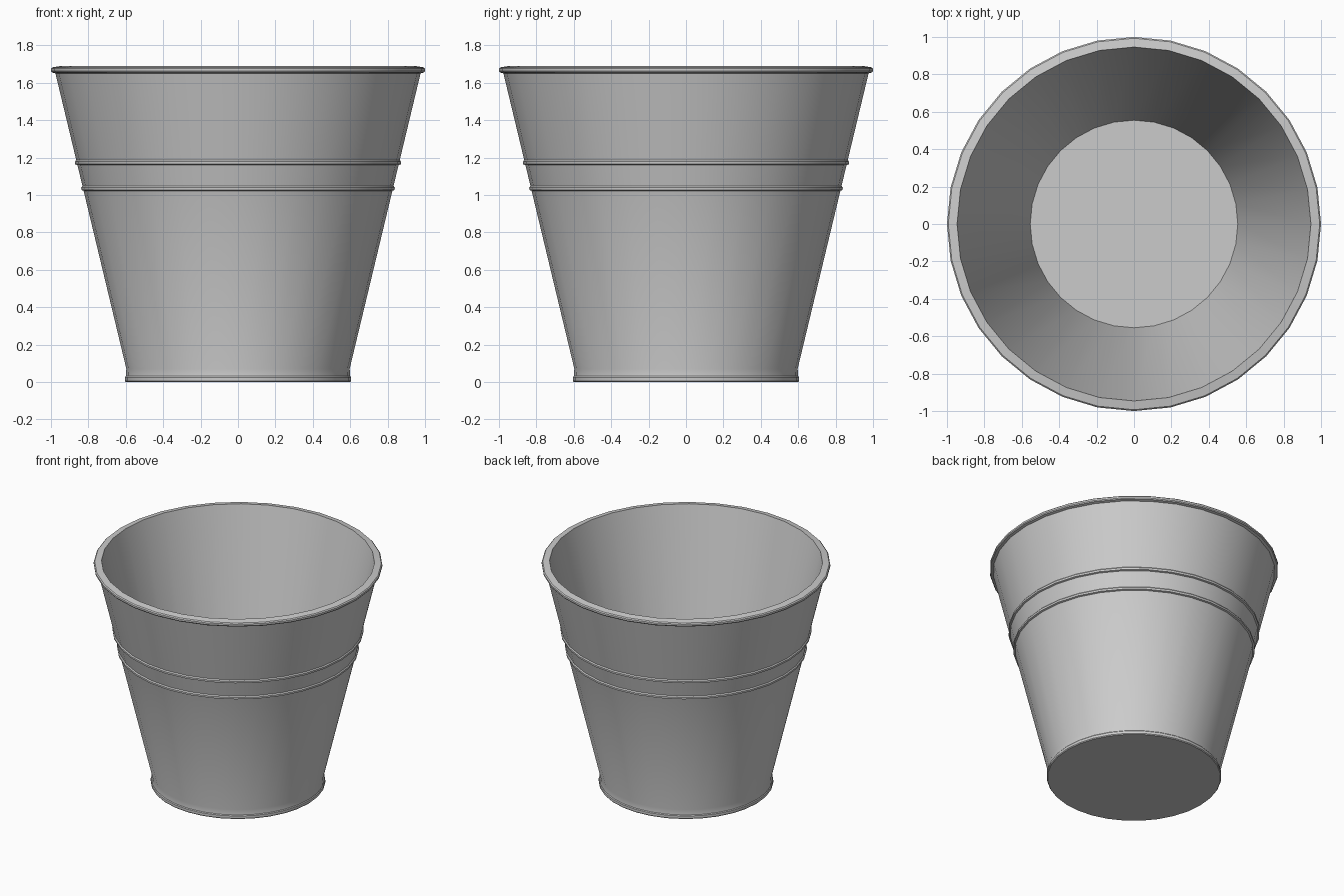
import bpy, bmesh, math

if "Cube" in bpy.data.objects:
    bpy.data.objects.remove(bpy.data.objects["Cube"])

SIDES = 32


def lathe(name, profile, sides=SIDES):
    """Revolve (radius, z) points around z; zero-radius ends become caps."""
    bm = bmesh.new()
    rings = []
    for r, z in profile:
        rings.append([bm.verts.new((r * math.cos(2 * math.pi * i / sides),
                                    r * math.sin(2 * math.pi * i / sides), z))
                      for i in range(sides)])
    for low, high in zip(rings, rings[1:]):
        for i in range(sides):
            j = (i + 1) % sides
            bm.faces.new((low[i], low[j], high[j], high[i]))
    bm.faces.new(rings[0][::-1])   # underside
    bm.faces.new(rings[-1])        # inner floor
    mesh = bpy.data.meshes.new(name)
    bm.to_mesh(mesh)
    bm.free()
    obj = bpy.data.objects.new(name, mesh)
    bpy.context.collection.objects.link(obj)
    bpy.context.view_layer.objects.active = obj
    obj.select_set(True)
    bpy.ops.object.shade_smooth_by_angle(angle=math.radians(30))
    obj.select_set(False)
    return obj


def wall(z):
    """Outer radius of the tapered wall."""
    return 0.597 + 0.24 * (z - 0.07)


def bead(z):
    """Small raised hoop pressed into the wall, lower edge at z."""
    return [(wall(z), z), (wall(z) + 0.012, z + 0.004),
            (wall(z) + 0.013, z + 0.018), (wall(z + 0.026), z + 0.026)]


# Foot, wall with two hoops, rolled rim, then down the inside to the floor
profile = [(0.600, 0.0), (0.605, 0.006), (0.605, 0.025), (0.600, 0.031), (wall(0.07), 0.07)]
profile += bead(1.022) + bead(1.16)
profile += [(wall(1.65), 1.65), (0.995, 1.655), (1.0, 1.662), (1.0, 1.675),
            (0.993, 1.682), (0.946, 1.69), (0.555, 0.03)]
lathe("bucket", profile)
